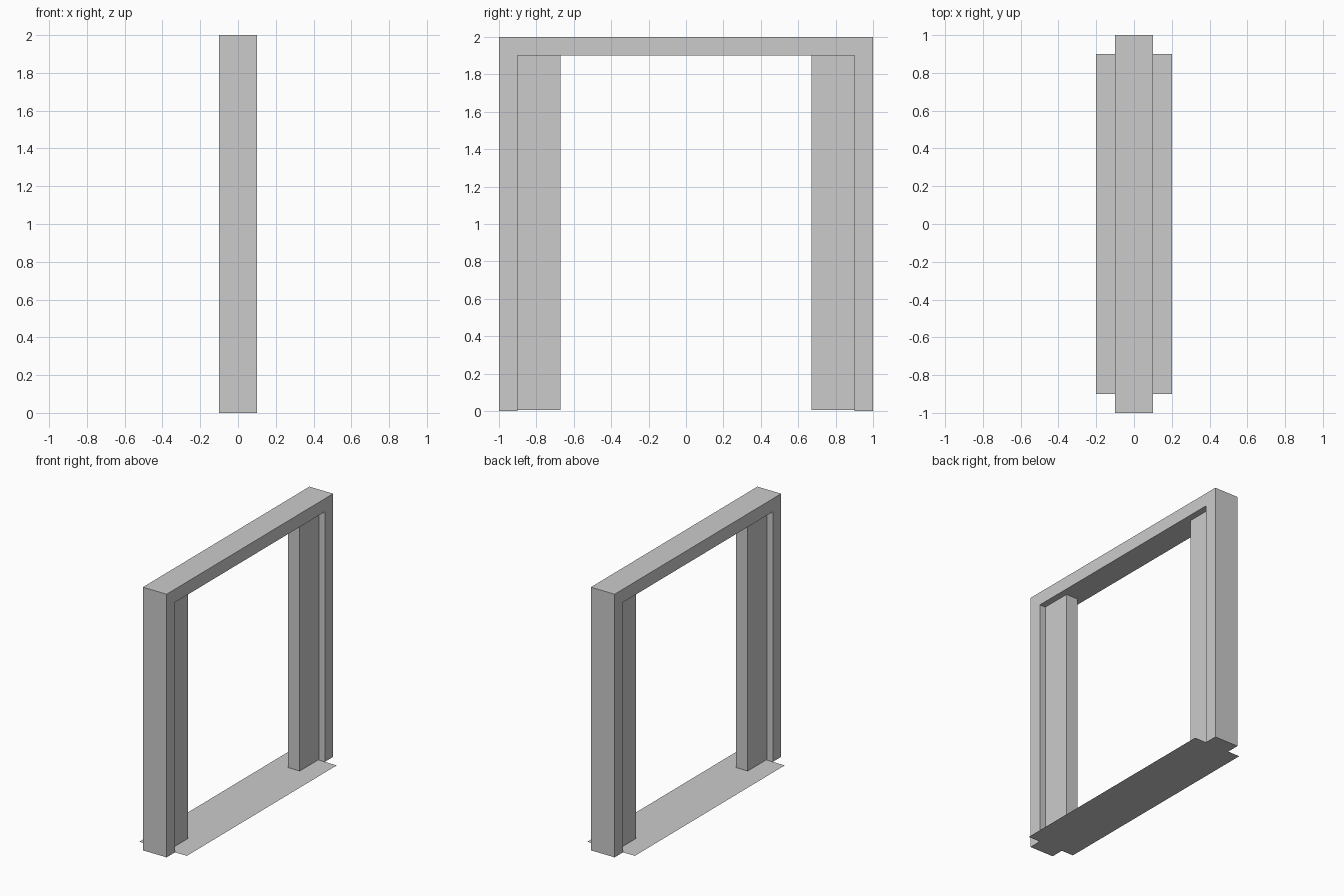
import bpy, bmesh

if "Cube" in bpy.data.objects:
    bpy.data.objects.remove(bpy.data.objects["Cube"])


def make_object(name, bm):
    bmesh.ops.recalc_face_normals(bm, faces=bm.faces)
    mesh = bpy.data.meshes.new(name)
    bm.to_mesh(mesh)
    bm.free()
    obj = bpy.data.objects.new(name, mesh)
    bpy.context.collection.objects.link(obj)
    return obj


def extruded(name, profile, half_depth):
    """Extrude a closed (y, z) profile along x, centred on x = 0."""
    bm = bmesh.new()
    face = bm.faces.new([bm.verts.new((-half_depth, y, z)) for y, z in profile])
    ext = bmesh.ops.extrude_face_region(bm, geom=[face])
    moved = [v for v in ext["geom"] if isinstance(v, bmesh.types.BMVert)]
    bmesh.ops.translate(bm, verts=moved, vec=(2 * half_depth, 0, 0))
    return make_object(name, bm)


# Outer door frame: two jambs and the lintel as one U-shaped profile
extruded("door_frame",
         [(-1, 0), (-1, 2), (1, 2), (1, 0),
          (0.9, 0), (0.9, 1.9), (-0.9, 1.9), (-0.9, 0)], 0.1)

# Sliding door leaves, open against each jamb, just clear of the threshold
for name, side in (("left_door_leaf", -1), ("right_door_leaf", 1)):
    extruded(name, [(side * 0.67, 0.005), (side * 0.9, 0.005),
                    (side * 0.9, 1.9), (side * 0.67, 1.9)], 0.05)

# Flat threshold sheet on the floor
bm = bmesh.new()
bm.faces.new([bm.verts.new((x, y, 0)) for x, y in
              ((-0.2, -0.9), (0.2, -0.9), (0.2, 0.9), (-0.2, 0.9))])
threshold = make_object("threshold", bm)
if threshold.data.polygons[0].normal.z < 0:
    threshold.data.flip_normals()
